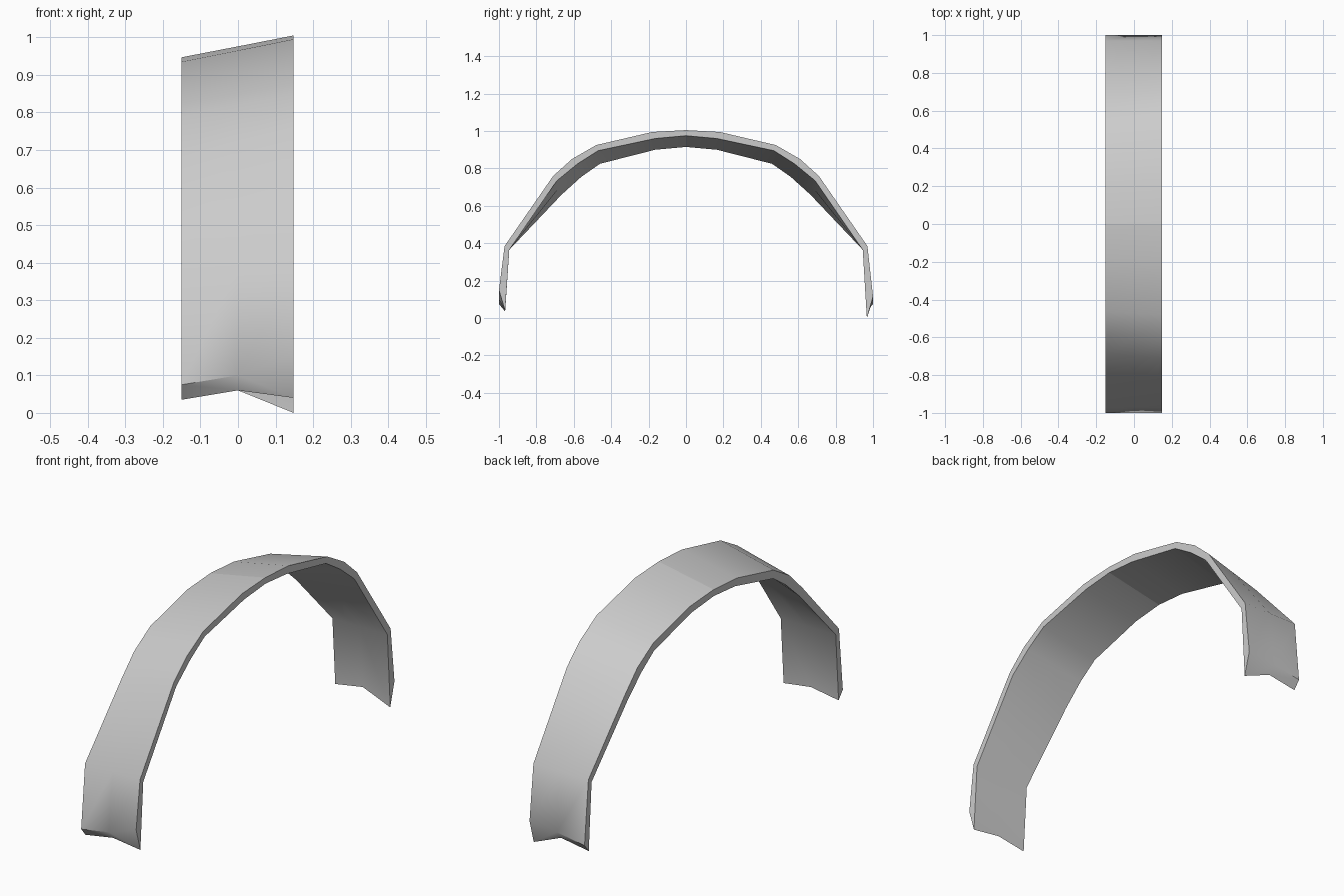
import bpy, bmesh, math

if "Cube" in bpy.data.objects:
    bpy.data.objects.remove(bpy.data.objects["Cube"])

grey = bpy.data.materials.new("plain grey")
grey.diffuse_color = (0.6, 0.6, 0.6, 1)
grey.use_nodes = True
grey.node_tree.nodes["Principled BSDF"].inputs["Base Color"].default_value = grey.diffuse_color

# Half profiles (distance from centre, height) from crown down to the shoulder
HIGH_OUT = [(0, 1.005), (.18, .995), (.48, .925), (.61, .85), (.71, .76), (.97, .385)]
HIGH_IN = [(0, .975), (.165, .96), (.47, .895), (.58, .825), (.69, .735), (.945, .365)]
LOW_OUT = [(0, .947), (.18, .935), (.465, .865), (.59, .79), (.69, .69), (.97, .385)]
LOW_IN = [(0, .915), (.165, .9), (.46, .825), (.56, .755), (.665, .66), (.945, .365)]
XS = (-.15, 0, .148)

# Heights of the notched feet at each x: front end (-1) and back end (1)
FOOT_OUT = {-1: (.075, .10, .15), 1: (.075, .10, .115)}
FOOT_IN = {-1: (.035, .06, .04), 1: (.035, .06, 0)}


def column(i, low, high, foot, foot_y):
    """One line of points running over the arch from front foot to back foot."""
    t = i / 2
    pts = [(a[0] + (b[0] - a[0]) * t, a[1] + (b[1] - a[1]) * t)
           for a, b in zip(low, high)]
    front = [(-y, z) for y, z in pts + [(foot_y, foot[-1][i])]][::-1]
    back = pts[1:] + [(foot_y, foot[1][i])]
    return [(XS[i], y, z) for y, z in front + back]


bm = bmesh.new()
outer = [[bm.verts.new(p) for p in column(i, LOW_OUT, HIGH_OUT, FOOT_OUT, 1.0)] for i in range(3)]
inner = [[bm.verts.new(p) for p in column(i, LOW_IN, HIGH_IN, FOOT_IN, .967)] for i in range(3)]
n = len(outer[0])

# Outer and inner skins
for skin in (outer, inner):
    for i in range(2):
        for j in range(n - 1):
            bm.faces.new((skin[i][j], skin[i + 1][j], skin[i + 1][j + 1], skin[i][j + 1]))
# Side rims
for i in (0, 2):
    for j in range(n - 1):
        bm.faces.new((outer[i][j], outer[i][j + 1], inner[i][j + 1], inner[i][j]))
# Foot ends
for j in (0, n - 1):
    for i in range(2):
        bm.faces.new((outer[i][j], outer[i + 1][j], inner[i + 1][j], inner[i][j]))
bmesh.ops.recalc_face_normals(bm, faces=bm.faces)

# Crease where the two halves meet at the crown
for e in bm.edges:
    if all(abs(v.co.y) < 1e-5 for v in e.verts):
        e.smooth = False

mesh = bpy.data.meshes.new("arched_band")
bm.to_mesh(mesh)
bm.free()
mesh.materials.append(grey)
band = bpy.data.objects.new("arched_band", mesh)
bpy.context.collection.objects.link(band)
bpy.context.view_layer.objects.active = band
band.select_set(True)
bpy.ops.object.shade_smooth_by_angle(angle=math.radians(40), keep_sharp_edges=True)
